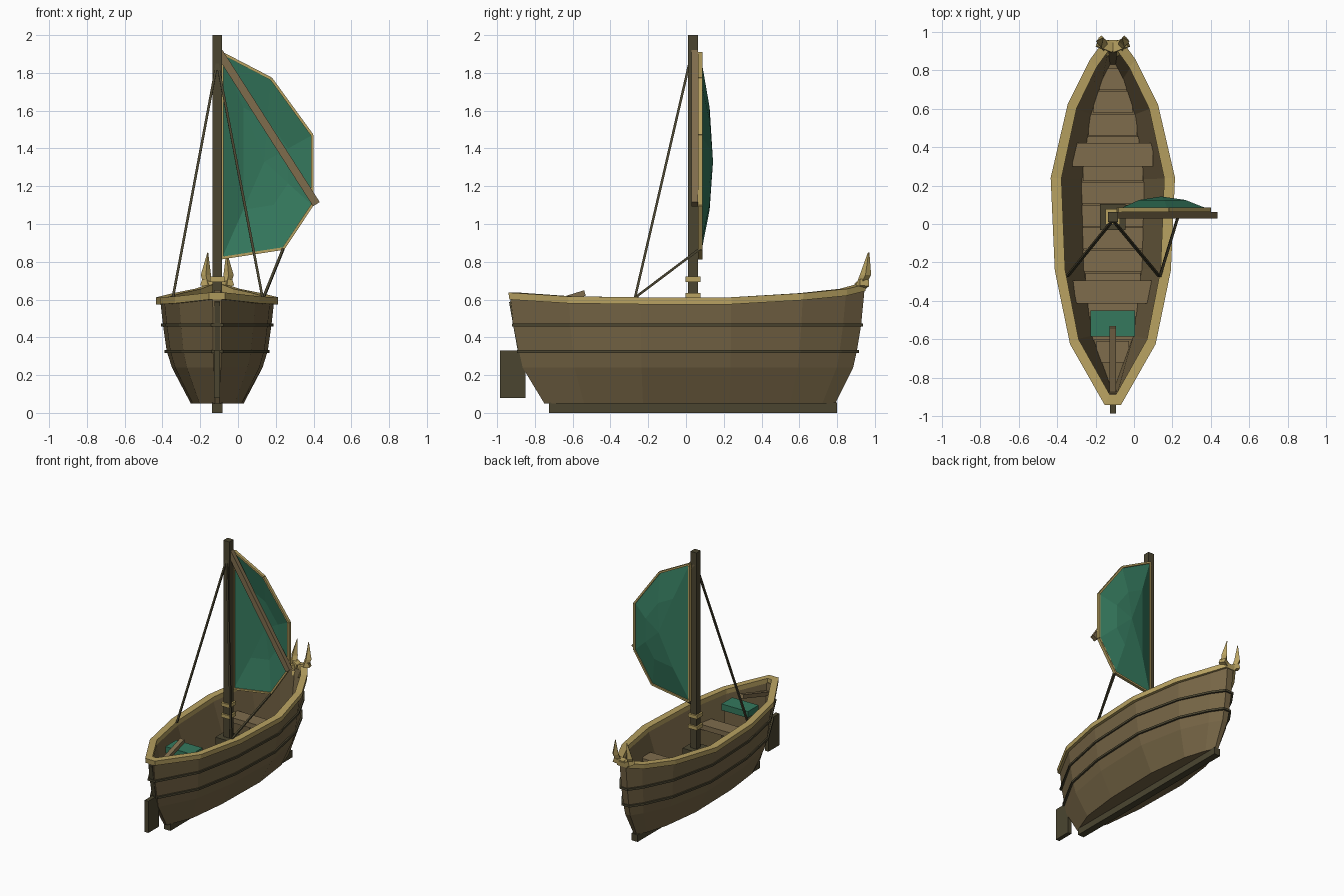
import bpy, bmesh
from mathutils import Vector, Matrix

cube = bpy.data.objects.get("Cube")
if cube:
    bpy.data.objects.remove(cube, do_unlink=True)


def material(name, rgb):
    m = bpy.data.materials.new(name)
    m.use_nodes = True
    m.diffuse_color = (*rgb, 1)
    m.node_tree.nodes["Principled BSDF"].inputs["Base Color"].default_value = (*rgb, 1)
    return m


WOOD = material("hull brown", (0.18, 0.13, 0.06))
PLANK = material("plank brown", (0.21, 0.15, 0.073))
DARK = material("dark timber", (0.07, 0.06, 0.03))
GOLD = material("pale gold wood", (0.48, 0.36, 0.12))
GREEN = material("green cloth", (0.035, 0.19, 0.11))

CX = -0.11  # centreline of the boat


def finish(name, bm, mat):
    bmesh.ops.recalc_face_normals(bm, faces=bm.faces)
    mesh = bpy.data.meshes.new(name)
    bm.to_mesh(mesh)
    bm.free()
    mesh.materials.append(mat)
    obj = bpy.data.objects.new(name, mesh)
    bpy.context.collection.objects.link(obj)
    return obj


def beam(name, p, q, w, h, mat):
    """Square bar from p to q; w is its sideways width, h its other thickness."""
    p, q = Vector(p), Vector(q)
    d = (q - p).normalized()
    ref = Vector((1, 0, 0)) if abs(d.x) < 0.5 and abs(d.y) > 0.01 else Vector((0, 1, 0))
    side = (ref - d * ref.dot(d)).normalized()
    up = d.cross(side)
    rot = Matrix((side, up, d)).transposed().to_4x4()
    bm = bmesh.new()
    bmesh.ops.create_cube(bm, size=1, matrix=Matrix.Translation((p + q) / 2) @ rot
                          @ Matrix.Diagonal((w, h, (q - p).length, 1)))
    return finish(name, bm, mat)


def box(name, x, y, z, mat):
    bm = bmesh.new()
    size = (x[1] - x[0], y[1] - y[0], z[1] - z[0], 1)
    mid = (sum(x) / 2, sum(y) / 2, sum(z) / 2)
    bmesh.ops.create_cube(bm, size=1, matrix=Matrix.Translation(mid) @ Matrix.Diagonal(size))
    return finish(name, bm, mat)


def loft(name, rings, mat, caps=False, loop=False):
    """Skin a list of equal-length rings."""
    bm = bmesh.new()
    rows = [[bm.verts.new(p) for p in ring] for ring in rings]
    pairs = list(zip(rows, rows[1:])) + ([(rows[-1], rows[0])] if loop else [])
    n = len(rows[0])
    for a, b in pairs:
        for i in range(n):
            j = (i + 1) % n
            bm.faces.new((a[i], a[j], b[j], b[i]))
    if caps:
        bm.faces.new(rows[0])
        bm.faces.new(rows[-1])
    return finish(name, bm, mat)


# Stations along the boat: y, share of full width, rise of the sheer line
STATIONS = [(-0.93, 0.08, 0.025), (-0.62, 0.67, 0.005), (-0.24, 0.93, 0), (0.24, 1, 0),
            (0.62, 0.71, 0.022), (0.85, 0.33, 0.045), (0.95, 0.09, 0.07)]


def hull_ring(half, stern, bow, z, sheer=0, grow=0):
    right = []
    for y, share, rise in STATIONS:
        end, goal = (0.95, bow) if y > 0 else (-0.93, stern)
        yy = y + (goal - end) * (y / end) ** 2
        right.append(Vector((max(half * share + grow, 0.006), yy, z + rise * sheer)))
    left = [Vector((-p.x, p.y, p.z)) for p in reversed(right)]
    return [p + Vector((CX, 0, 0)) for p in right + left]


def share_at(y):
    for (a, sa, _), (b, sb, _) in zip(STATIONS, STATIONS[1:]):
        if a <= y <= b:
            return sa + (sb - sa) * (y - a) / (b - a)
    return 0


# Hull shell, outside then inside down to the floor
loft("hull", [
    hull_ring(0.14, -0.75, 0.79, 0.05),
    hull_ring(0.24, -0.865, 0.885, 0.24),
    hull_ring(0.268, -0.885, 0.905, 0.33),
    hull_ring(0.287, -0.912, 0.927, 0.465),
    hull_ring(0.30, -0.93, 0.945, 0.58, 1),
    hull_ring(0.272, -0.88, 0.90, 0.58, 1),
    hull_ring(0.16, -0.84, 0.83, 0.25)], WOOD, caps=True)

# Gunwale cap
loft("gunwale", [
    hull_ring(0.305, -0.935, 0.95, 0.575, 1, 0.018),
    hull_ring(0.305, -0.94, 0.955, 0.612, 1, 0.018),
    hull_ring(0.272, -0.885, 0.905, 0.612, 1, -0.005),
    hull_ring(0.272, -0.885, 0.905, 0.575, 1, -0.005)], GOLD, loop=True)

# Rubbing strakes
for label, half, stern, bow, z in (("lower", 0.268, -0.885, 0.905, 0.325),
                                   ("upper", 0.287, -0.912, 0.927, 0.465)):
    loft(label + "_strake", [
        hull_ring(half, stern + s, bow - s, z + dz, grow=g)
        for dz, g, s in ((-0.008, 0.01, -0.01), (0.008, 0.01, -0.01),
                         (0.008, -0.01, 0.01), (-0.008, -0.01, 0.01))], DARK, loop=True)

# Keel, sternpost, rudder and tiller
box("keel", (CX - 0.027, CX + 0.027), (-0.725, 0.80), (0, 0.055), DARK)
beam("sternpost", (CX, -0.86, 0.24), (CX, -0.922, 0.59), 0.03, 0.03, DARK)
box("rudder", (CX - 0.016, CX + 0.016), (-0.985, -0.85), (0.08, 0.33), DARK)
beam("tiller", (CX, -0.87, 0.53), (CX, -0.535, 0.635), 0.035, 0.03, PLANK)

# Floor planks
step = 0.118
for i in range(13):
    y = -0.72 + i * step
    half = 0.16 * min(share_at(y), share_at(y + step)) + 0.008
    box("floor_plank", (CX - half, CX + half), (y, y + step - 0.006), (0.245, 0.26), PLANK)

# Benches with legs, and the cushioned stern seat
for label, y in (("front", 0.36), ("rear", -0.353)):
    box(label + "_bench", (CX - 0.21, CX + 0.21), (y - 0.06, y + 0.06), (0.415, 0.455), PLANK)
    box(label + "_bench_leg", (CX - 0.025, CX + 0.025), (y - 0.03, y + 0.03), (0.25, 0.42), DARK)
box("stern_seat", (CX - 0.095, CX + 0.095), (-0.57, -0.46), (0.25, 0.53), WOOD)
box("seat_cushion", (CX - 0.115, CX + 0.115), (-0.585, -0.45), (0.525, 0.575), GREEN)

# Mast, its step and collars
MY = 0.037
box("mast_step", (CX - 0.067, CX + 0.067), (MY - 0.067, MY + 0.067), (0.25, 0.45), DARK)
box("mast", (CX - 0.026, CX + 0.026), (MY - 0.026, MY + 0.026), (0.3, 2.0), DARK)
for z in (0.62, 0.708):
    box("mast_collar", (CX - 0.038, CX + 0.038), (MY - 0.04, MY + 0.04), (z - 0.014, z + 0.014), GOLD)

# Bellied sail: edge ring, inner ring and a centre point
EDGE = [(-0.085, 1.905), (0.175, 1.77), (0.393, 1.47), (0.393, 1.10), (0.24, 0.87), (-0.085, 0.82)]
SY = 0.075
edge = [Vector((x, SY, z)) for x, z in EDGE]
centre = Vector((0.14, SY, 1.33))
bm = bmesh.new()
outer = [bm.verts.new(p) for p in edge]
inner = [bm.verts.new(centre.lerp(p, 0.5) + Vector((0, 0.05, 0))) for p in edge]
mid = bm.verts.new(centre + Vector((0, 0.068, 0)))
for i in range(len(edge)):
    j = (i + 1) % len(edge)
    bm.faces.new((outer[i], outer[j], inner[j], inner[i]))
    bm.faces.new((inner[i], inner[j], mid))
sail = finish("sail", bm, GREEN)
cloth = sail.modifiers.new("cloth thickness", "SOLIDIFY")
cloth.thickness = 0.006

# Sail edging and the diagonal spar
for a, b in zip(edge, edge[1:] + edge[:1]):
    beam("sail_edging", a, b, 0.024, 0.014, GOLD)
beam("spar", (-0.10, 0.046, 1.91), (0.415, 0.046, 1.105), 0.034, 0.042, PLANK)

# Rigging ropes
for label, p, q in (("left_stay", (CX, 0.02, 1.86), (0.13, -0.27, 0.61)),
                    ("right_stay", (CX, 0.02, 1.86), (-0.345, -0.27, 0.61)),
                    ("sail_sheet", (0.24, SY, 0.87), (0.135, -0.27, 0.61))):
    beam(label, p, q, 0.013, 0.013, DARK)

# Pair of pointed horns on the bow
for label, s in (("left", 1), ("right", -1)):
    x = CX + s * 0.056
    rings = []
    for dx, y, z, w, d in ((-0.03, 0.88, 0.60, 0.008, 0.012), (-0.01, 0.92, 0.665, 0.022, 0.025),
                           (0.004, 0.95, 0.73, 0.027, 0.03), (-0.006, 0.967, 0.85, 0.002, 0.004)):
        c = Vector((x + s * dx, y, z))
        rings.append([c + Vector(v) for v in ((w, 0, 0), (0, d, 0), (-w, 0, 0), (0, -d, 0))])
    loft(label + "_bow_horn", rings, GOLD, caps=True)
    beam(label + "_horn_bracket", (CX, 0.915, 0.665), (x + s * 0.02, 0.945, 0.69), 0.05, 0.035, GOLD)
